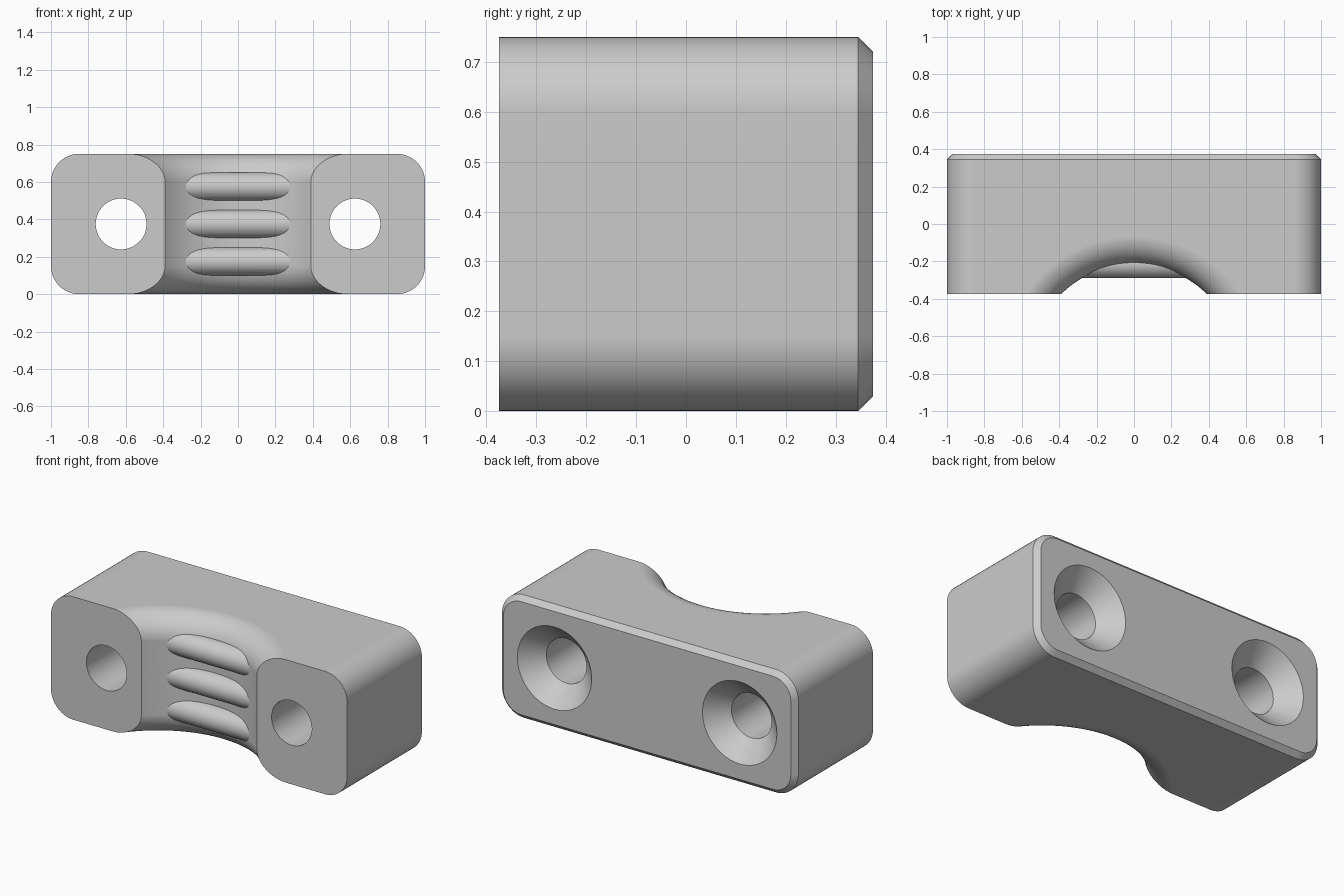
import bpy, bmesh
from math import sin, cos, pi, radians

if "Cube" in bpy.data.objects:
    bpy.data.objects.remove(bpy.data.objects["Cube"])

H, D = 0.75, 0.375          # block height, half depth
GROOVE_Y, GROOVE_R, FILLET = -0.77, 0.555, 0.15

grey = bpy.data.materials.new("light grey")
grey.diffuse_color = (0.6, 0.6, 0.6, 1)
grey.use_nodes = True
grey.node_tree.nodes["Principled BSDF"].inputs["Base Color"].default_value = grey.diffuse_color


def loft(name, rings):
    """Skin a stack of equal-length rings and cap both ends."""
    bm = bmesh.new()
    loops = [[bm.verts.new(p) for p in ring] for ring in rings]
    n = len(loops[0])
    for a, b in zip(loops, loops[1:]):
        for i in range(n):
            j = (i + 1) % n
            bm.faces.new((a[i], a[j], b[j], b[i]))
    bm.faces.new(loops[0])
    bm.faces.new(loops[-1])
    bmesh.ops.recalc_face_normals(bm, faces=bm.faces)
    me = bpy.data.meshes.new(name)
    bm.to_mesh(me)
    bm.free()
    me.materials.append(grey)
    ob = bpy.data.objects.new(name, me)
    bpy.context.collection.objects.link(ob)
    return ob


def circle(n, r, place):
    return [place(r * cos(2 * pi * i / n), r * sin(2 * pi * i / n)) for i in range(n)]


def rounded_rect(y, inset, r=0.15, seg=12):
    """Rounded rectangle in the xz plane; inset shrinks it about the corner centres."""
    pts = []
    for k, (sx, sz) in enumerate([(1, 1), (-1, 1), (-1, -1), (1, -1)]):
        for i in range(seg + 1):
            a = (k + i / seg) * pi / 2
            pts.append((sx * (1 - r) + (r - inset) * cos(a), y,
                        H / 2 + sz * (H / 2 - r) + (r - inset) * sin(a)))
    return pts


def combine(target, tool, operation):
    mod = target.modifiers.new(tool.name, 'BOOLEAN')
    mod.operation, mod.object, mod.solver = operation, tool, 'EXACT'
    bpy.context.view_layer.objects.active = target
    bpy.ops.object.modifier_apply(modifier=mod.name)
    bpy.data.objects.remove(tool, do_unlink=True)


# Block with rounded corners and a chamfered back edge
block = loft("clamp_block", [rounded_rect(-D, 0), rounded_rect(D - 0.03, 0),
                             rounded_rect(D, 0.03)])

# Curved front groove, flaring out with a fillet at top and bottom
upper = [(H - FILLET + FILLET * sin(a), GROOVE_R + FILLET * (1 - cos(a)))
         for a in [i / 12 * pi / 2 for i in range(13)]]
upper.append((H + 0.1, GROOVE_R + FILLET))
profile = [(H - z, r) for z, r in reversed(upper)] + upper
groove = loft("groove_cutter", [circle(128, r, lambda u, v, z=z: (u, GROOVE_Y + v, z))
                                for z, r in profile])
combine(block, groove, 'DIFFERENCE')

# Countersunk screw holes
for x in (-0.625, 0.625):
    hole = loft("hole_cutter", [circle(48, r, lambda u, v, y=y: (x + u, y, H / 2 + v))
                                for y, r in [(-D - 0.1, 0.136), (D - 0.115, 0.136),
                                             (D, 0.251), (D + 0.05, 0.301)]])
    combine(block, hole, 'DIFFERENCE')

# Three horizontal grip ribs in the groove
for z in (0.175, 0.375, 0.575):
    rib = loft("grip_rib", [circle(40, 0.075, lambda u, v, x=x: (x, -0.215 + u, z + v))
                            for x in (-0.29, 0.29)])
    combine(block, rib, 'UNION')

# Smooth shading with crisp edges
bpy.ops.object.select_all(action='DESELECT')
block.select_set(True)
bpy.context.view_layer.objects.active = block
bpy.ops.object.shade_smooth_by_angle(angle=radians(25))
weighted = block.modifiers.new("weighted_normals", 'WEIGHTED_NORMAL')
weighted.keep_sharp = True
